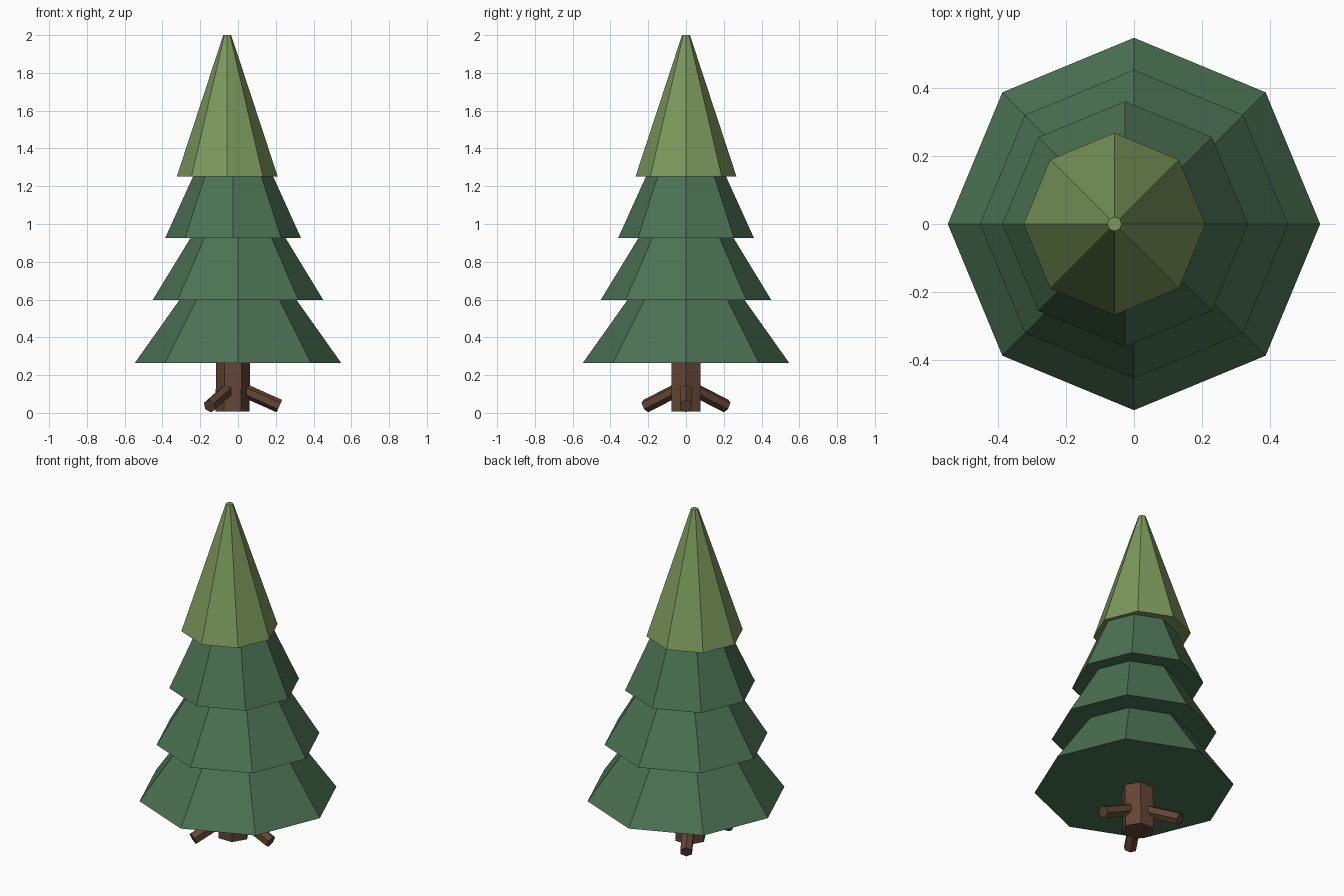
import bpy
import bmesh
from math import cos, sin, pi, radians
from mathutils import Vector

cube = bpy.data.objects.get("Cube")
if cube:
    bpy.data.objects.remove(cube, do_unlink=True)


def material(name, color):
    mat = bpy.data.materials.new(name)
    mat.use_nodes = True
    mat.diffuse_color = color
    mat.node_tree.nodes["Principled BSDF"].inputs["Base Color"].default_value = color
    return mat


dark_green = material("dark green needles", (0.072, 0.168, 0.089, 1))
light_green = material("light green needles", (0.205, 0.315, 0.107, 1))
bark = material("brown bark", (0.127, 0.061, 0.036, 1))


def frustum(name, sides, start, end, r_start, r_end, mat, u=Vector((1, 0, 0)), v=Vector((0, 1, 0))):
    """Closed flat-faced prism between two points; rings lie in the u, v plane."""
    bm = bmesh.new()
    rings = []
    for centre, radius in ((start, r_start), (end, r_end)):
        ring = []
        for i in range(sides):
            a = 2 * pi * i / sides
            ring.append(bm.verts.new(Vector(centre) + radius * (cos(a) * u + sin(a) * v)))
        rings.append(ring)
        bm.faces.new(ring)
    for i in range(sides):
        j = (i + 1) % sides
        bm.faces.new((rings[0][i], rings[0][j], rings[1][j], rings[1][i]))
    bmesh.ops.recalc_face_normals(bm, faces=bm.faces)
    mesh = bpy.data.meshes.new(name)
    bm.to_mesh(mesh)
    bm.free()
    mesh.materials.append(mat)
    obj = bpy.data.objects.new(name, mesh)
    bpy.context.collection.objects.link(obj)
    return obj


# Foliage tiers: x centre, base height, base radius, top height, top radius
tiers = (
    ("lower_foliage", 0, 0.265, 0.546, 0.64, 0.28, dark_green),
    ("middle_foliage", 0, 0.597, 0.452, 0.97, 0.225, dark_green),
    ("upper_foliage", -0.026, 0.925, 0.36, 1.30, 0.19, dark_green),
    ("crown_foliage", -0.057, 1.252, 0.267, 2.0, 0.021, light_green),
)
for name, x, z0, r0, z1, r1, mat in tiers:
    frustum(name, 8, (x, 0, z0), (x, 0, z1), r0, r1, mat)

# Trunk, leaning very slightly
frustum("trunk", 6, (-0.03, 0, 0.008), (-0.024, 0, 0.33), 0.09, 0.09, bark)

# Three sloping roots around the trunk
slope = radians(24)
for name, angle in (("left_root", 0), ("back_root", 120), ("front_root", 240)):
    a = radians(angle)
    out = Vector((cos(a), sin(a), 0))
    side = Vector((-sin(a), cos(a), 0))
    axis = out * cos(slope) - Vector((0, 0, sin(slope)))
    up = out * sin(slope) + Vector((0, 0, cos(slope)))
    tip = Vector((-0.027, 0, 0.036)) + out * 0.246
    frustum(name, 6, tip - axis * 0.23, tip, 0.036, 0.036, bark, up, side)
